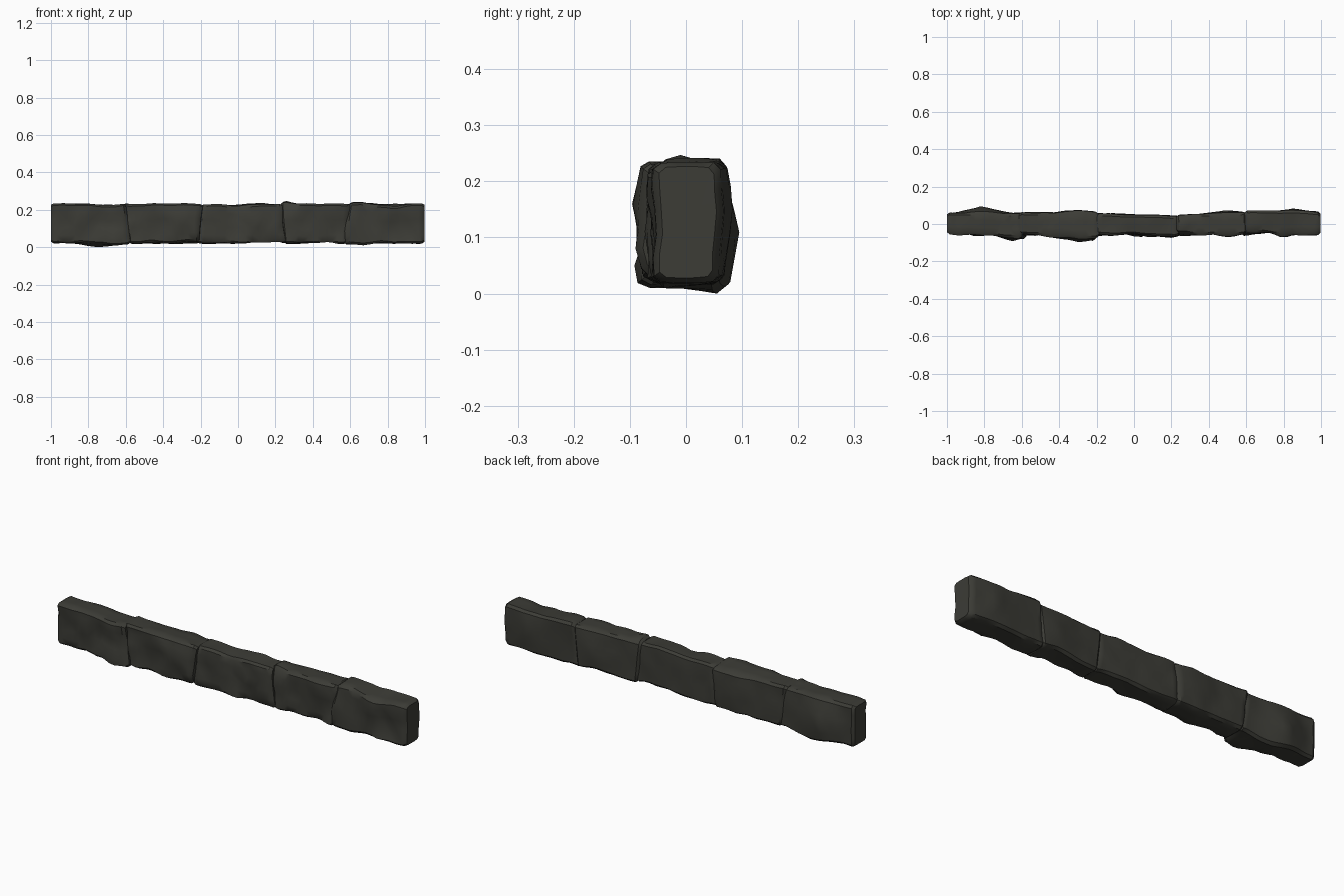
import bpy, bmesh, math
from mathutils import Vector, noise

if "Cube" in bpy.data.objects:
    bpy.data.objects.remove(bpy.data.objects["Cube"])

mat = bpy.data.materials.new("dark stone")
mat.diffuse_color = (0.045, 0.045, 0.037, 1)
mat.use_nodes = True
mat.node_tree.nodes["Principled BSDF"].inputs["Base Color"].default_value = mat.diffuse_color

Z0, Z1 = 0.021, 0.231           # bed and top of the course
NX = 14                         # rings along each stone


def unit_section():
    """Chamfered unit rectangle, listed round the x axis."""
    c = 0.9
    side = [-c, -0.6, -0.2, 0.2, 0.6, c]
    top = [-0.78, -0.3, 0.3, 0.78]
    pts = [(-1, t) for t in side] + [(t, 1) for t in top]
    pts += [(1, -t) for t in side] + [(-t, -1) for t in top]
    return pts


SECTION = unit_section()

# Sharp knobs and dents: (x, y, z of the tip, radius)
TIPS = [
    (-0.82, 0.095, 0.11, 0.15), (-0.75, 0.055, 0.0, 0.13),
    (-0.65, -0.092, 0.05, 0.11), (-0.86, -0.063, 0.16, 0.10),
    (-0.74, -0.045, 0.15, 0.09), (-0.68, -0.078, 0.18, 0.10),
    (-0.30, -0.096, 0.16, 0.16), (-0.45, -0.055, 0.07, 0.10),
    (-0.30, 0.075, 0.13, 0.15), (-0.22, -0.09, 0.08, 0.08),
    (0.20, -0.074, 0.11, 0.13), (0.0, -0.05, 0.17, 0.09),
    (0.12, -0.05, 0.06, 0.09), (0.10, 0.048, 0.12, 0.16),
    (0.26, -0.01, 0.247, 0.07), (0.40, -0.052, 0.09, 0.09),
    (0.48, 0.072, 0.12, 0.14), (0.50, -0.07, 0.19, 0.10),
    (0.85, 0.083, 0.15, 0.18), (0.66, 0.0, 0.242, 0.16),
    (0.72, -0.045, 0.10, 0.09), (0.82, -0.07, 0.17, 0.12),
    (0.67, -0.04, 0.01, 0.10),
]

# Stones: name, left x, right x, left skew, right skew,
# y range at left end, y range at right end
STONES = [
    ("stone_left", -1.0, -0.585, 0.0, -0.15, (-0.050, 0.060), (-0.070, 0.058)),
    ("stone_mid_left", -0.60, -0.195, -0.15, 0.1, (-0.056, 0.062), (-0.074, 0.060)),
    ("stone_middle", -0.21, 0.25, 0.1, -0.12, (-0.058, 0.058), (-0.068, 0.042)),
    ("stone_mid_right", 0.235, 0.59, -0.12, 0.12, (-0.058, 0.048), (-0.052, 0.063)),
    ("stone_right", 0.575, 0.997, 0.12, 0.0, (-0.060, 0.062), (-0.056, 0.060)),
]


def make_stone(name, xa, xb, ska, skb, ya, yb):
    bm = bmesh.new()
    rings = []
    # Rings: a chamfered rim at each end, even spacing between
    ts = [0, 0.035] + [i / (NX - 1) for i in range(1, NX - 1)] + [0.965, 1]
    for t in ts:
        rim = 0.010 if t in (0, 1) else 0.0
        y0 = ya[0] + (yb[0] - ya[0]) * t + rim
        y1 = ya[1] + (yb[1] - ya[1]) * t - rim
        z0, z1 = Z0 + rim * 0.8, Z1 - rim * 0.8
        ring = []
        for u, w in SECTION:
            x = xa + (xb - xa) * t
            y = (y0 + y1) / 2 + u * (y1 - y0) / 2
            z = (z0 + z1) / 2 + w * (z1 - z0) / 2
            x += (ska * (1 - t) + skb * t) * (z - 0.125)
            # Front face is rough hewn, back and top are calmer
            amp = 0.013 if u < -0.9 else 0.005
            n = noise.noise(Vector((x * 13 + xa * 7, y * 9, z * 15)))
            y += amp * n * u
            z += 0.008 * n * w * (abs(w) > 0.85)
            ring.append(bm.verts.new((x, y, z)))
        rings.append(ring)
    # Knobs and dents pulled out of the nearest vertex
    for tx, ty, tz, r in TIPS:
        if not xa < tx < xb:
            continue
        tip = Vector((tx, ty, tz))
        bm.verts.ensure_lookup_table()
        near = min(bm.verts, key=lambda v: (v.co - tip).length)
        base, d = near.co.copy(), tip - near.co
        for v in bm.verts:
            f = 1 - (v.co - base).length / r
            if f > 0:
                v.co += d * f
    # Skin and end caps
    m = len(SECTION)
    for a, b in zip(rings, rings[1:]):
        for i in range(m):
            j = (i + 1) % m
            bm.faces.new((a[i], a[j], b[j], b[i]))
    for ring in (rings[0], rings[-1]):
        mid = sum((v.co for v in ring), Vector()) / m
        c = bm.verts.new(mid)
        for i in range(m):
            bm.faces.new((ring[i], ring[(i + 1) % m], c))
    bmesh.ops.triangulate(bm, faces=bm.faces[:])
    bmesh.ops.recalc_face_normals(bm, faces=bm.faces[:])
    for v in bm.verts:
        v.co.x = max(-1.0, min(1.0, v.co.x))
        v.co.z = max(0.0, v.co.z)
    me = bpy.data.meshes.new(name)
    bm.to_mesh(me)
    bm.free()
    me.materials.append(mat)
    ob = bpy.data.objects.new(name, me)
    bpy.context.collection.objects.link(ob)
    bpy.ops.object.select_all(action='DESELECT')
    ob.select_set(True)
    bpy.context.view_layer.objects.active = ob
    bpy.ops.object.shade_smooth_by_angle(angle=math.radians(35))


for s in STONES:
    make_stone(*s)
